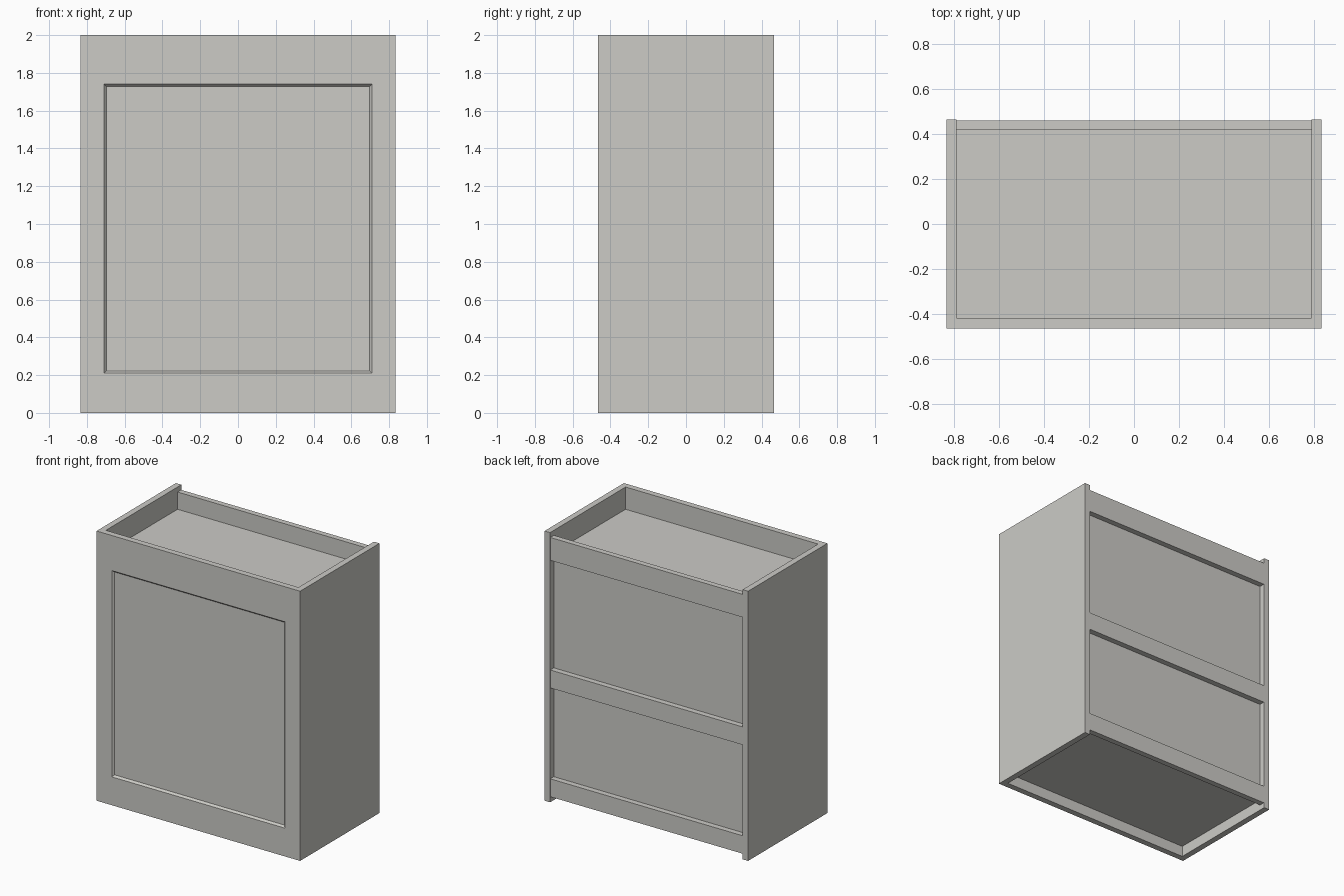
import bpy
import bmesh

if "Cube" in bpy.data.objects:
    bpy.data.objects.remove(bpy.data.objects["Cube"])

W, D, H = 0.835, 0.465, 2.0      # half width, half depth, height
T = 0.045                        # board thickness
IN_X, IN_Y = W - T, D - T        # inner half width / half depth

paint = bpy.data.materials.new("warm_grey_paint")
paint.diffuse_color = (0.604, 0.597, 0.565, 1.0)
paint.use_nodes = True
paint.node_tree.nodes["Principled BSDF"].inputs["Base Color"].default_value = paint.diffuse_color


def finish(name, bm):
    bmesh.ops.recalc_face_normals(bm, faces=bm.faces)
    mesh = bpy.data.meshes.new(name)
    bm.to_mesh(mesh)
    bm.free()
    mesh.materials.append(paint)
    obj = bpy.data.objects.new(name, mesh)
    bpy.context.collection.objects.link(obj)
    return obj


def board(name, x, y, z):
    """Box board from (min, max) ranges on each axis."""
    bm = bmesh.new()
    bmesh.ops.create_cube(bm, size=1.0)
    for v in bm.verts:
        for i, (lo, hi) in enumerate((x, y, z)):
            v.co[i] = lo if v.co[i] < 0 else hi
    return finish(name, bm)


def front_panel():
    """Front board with a shallow chamfered recess, as nested rectangles."""
    bm = bmesh.new()
    # half width, bottom, top, y of each rectangle, from the back to the recess
    rings = [(W, 0, H, -IN_Y), (W, 0, H, -D),
             (0.71, 0.21, 1.74, -D), (0.697, 0.223, 1.727, -D + 0.015)]
    loops = [[bm.verts.new(p) for p in
              ((-w, y, b), (w, y, b), (w, y, t), (-w, y, t))]
             for w, b, t, y in rings]
    for a, b in zip(loops, loops[1:]):
        for i in range(4):
            j = (i + 1) % 4
            bm.faces.new((a[i], a[j], b[j], b[i]))
    bm.faces.new(loops[0])
    bm.faces.new(loops[-1])
    return finish("front_panel", bm)


front_panel()

# Side boards
for side, x in (("left", (-W, -IN_X)), ("right", (IN_X, W))):
    board(side + "_side", x, (-IN_Y, D), (0, H))

# Sunken top and raised bottom boards
inner = (-IN_X, IN_X)
board("top_board", inner, (-IN_Y, IN_Y), (1.79, 1.835))
board("bottom_board", inner, (-IN_Y, IN_Y), (0.08, 0.125))

# Recessed back panel and the three rails in front of it
board("back_panel", inner, (IN_Y - 0.015, IN_Y), (0.125, 1.79))
for name, z in (("bottom", (0.04, 0.173)),
                ("middle", (0.847, 0.98)),
                ("top", (1.793, 1.963))):
    board(name + "_back_rail", inner, (IN_Y, D - 0.003), z)
